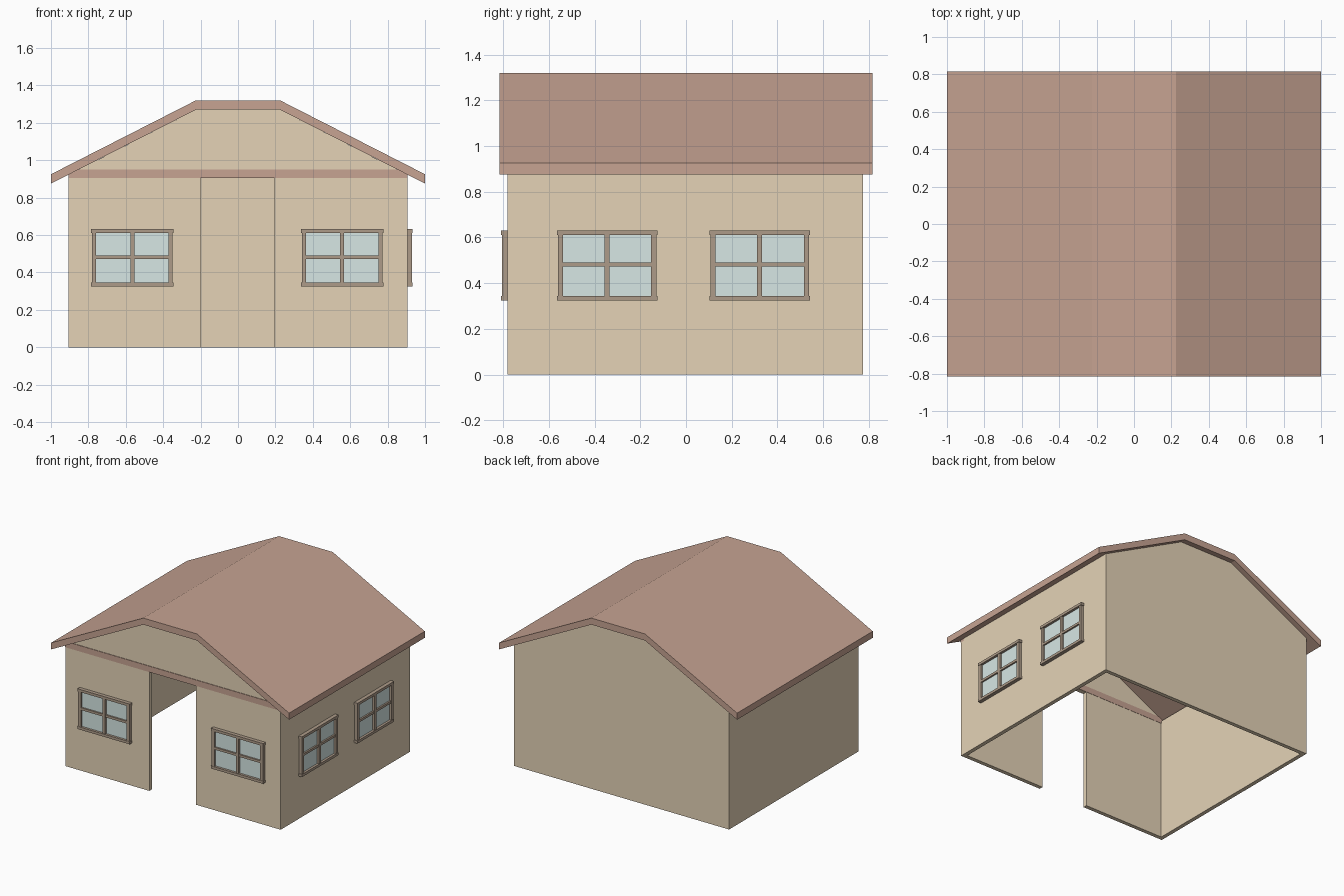
import bpy, bmesh
from mathutils import Matrix, Vector
from math import pi

if "Cube" in bpy.data.objects:
    bpy.data.objects.remove(bpy.data.objects["Cube"])


def material(name, rgb):
    m = bpy.data.materials.new(name)
    m.diffuse_color = (*rgb, 1)
    m.use_nodes = True
    m.node_tree.nodes["Principled BSDF"].inputs["Base Color"].default_value = m.diffuse_color
    return m


WALL = material("tan_wall", (0.78, 0.65, 0.47))
ROOF = material("red_roof", (0.57, 0.37, 0.29))
WOOD = material("brown_wood", (0.42, 0.33, 0.25))
GLASS = material("pale_glass", (0.68, 0.80, 0.78))


def finish(name, bm, mat):
    bmesh.ops.recalc_face_normals(bm, faces=bm.faces)
    me = bpy.data.meshes.new(name)
    bm.to_mesh(me)
    bm.free()
    me.materials.append(mat)
    ob = bpy.data.objects.new(name, me)
    bpy.context.collection.objects.link(ob)
    return ob


def extrude_profile(name, pts, y0, y1, mat):
    """Extrude an XZ outline along y."""
    bm = bmesh.new()
    face = bm.faces.new([bm.verts.new((x, y0, z)) for x, z in pts])
    ext = bmesh.ops.extrude_face_region(bm, geom=[face])
    moved = [v for v in ext["geom"] if isinstance(v, bmesh.types.BMVert)]
    bmesh.ops.translate(bm, verts=moved, vec=(0, y1 - y0, 0))
    return finish(name, bm, mat)


def add_box(bm, x, y, z):
    size = Vector((x[1] - x[0], y[1] - y[0], z[1] - z[0]))
    mid = Vector((x[0] + x[1], y[0] + y[1], z[0] + z[1])) / 2
    bmesh.ops.create_cube(bm, size=1, matrix=Matrix.Translation(mid) @ Matrix.Diagonal((*size, 1)))


def boxes(name, parts, mat):
    bm = bmesh.new()
    for p in parts:
        add_box(bm, *p)
    return finish(name, bm, mat)


W, FRONT, BACK, T = 0.905, -0.78, 0.775, 0.03   # wall half width, y range, thickness
EAVE, TOP = 0.923, 1.27

# Front wall with open doorway, and closed back wall
gable = [(W, EAVE), (0.225, TOP), (-0.225, TOP), (-W, EAVE)]
door = [(-W, 0), (-0.2, 0), (-0.2, 0.905), (0.195, 0.905), (0.195, 0), (W, 0)]
extrude_profile("front_wall", door + gable, FRONT, FRONT + T, WALL)
extrude_profile("back_wall", [(-W, 0), (W, 0)] + gable, BACK - T, BACK, WALL)

# Side walls
for side, s in (("left", -1), ("right", 1)):
    xs = sorted((s * W, s * (W - T)))
    boxes(side + "_wall", [(xs, (FRONT + T, BACK - T), (0, EAVE))], WALL)

# Beam across the front at eave height
beam = [(-W, 0.905), (W, 0.905), (W, EAVE), (0.855, 0.95), (-0.855, 0.95), (-W, EAVE)]
extrude_profile("front_beam", beam, FRONT - 0.004, FRONT + T + 0.002, ROOF)

# Roof slab with flat ridge
upper = [(-1, 0.925), (-0.225, 1.32), (0.225, 1.32), (1, 0.925)]
lower = [(x, z - 0.05) for x, z in reversed(upper)]
extrude_profile("roof", upper + lower, -0.815, 0.815, ROOF)


def window(name, matrix):
    """Four-pane window facing -y, mounted on the plane y = 0."""
    bars = [((-0.22, 0.22), (-0.028, 0), (z, z + 0.02)) for z in (0.325, 0.611)]
    bars += [((x - 0.011, x + 0.011), (-0.025, 0), (0.335, 0.62)) for x in (-0.204, 0, 0.204)]
    bars += [((-0.2, 0.2), (-0.022, 0), (0.473, 0.491))]
    pane = [((-0.2, 0.2), (-0.01, 0), (0.335, 0.62))]
    boxes(name + "_frame", bars, WOOD).matrix_world = matrix
    boxes(name + "_glass", pane, GLASS).matrix_world = matrix


# Two windows on the front and two on the right side
for i, x in enumerate((-0.565, 0.557)):
    window(f"front_window_{i + 1}", Matrix.Translation((x, FRONT, 0)))
for i, y in enumerate((-0.345, 0.322)):
    window(f"side_window_{i + 1}", Matrix.Translation((W, y, 0)) @ Matrix.Rotation(pi / 2, 4, "Z"))
